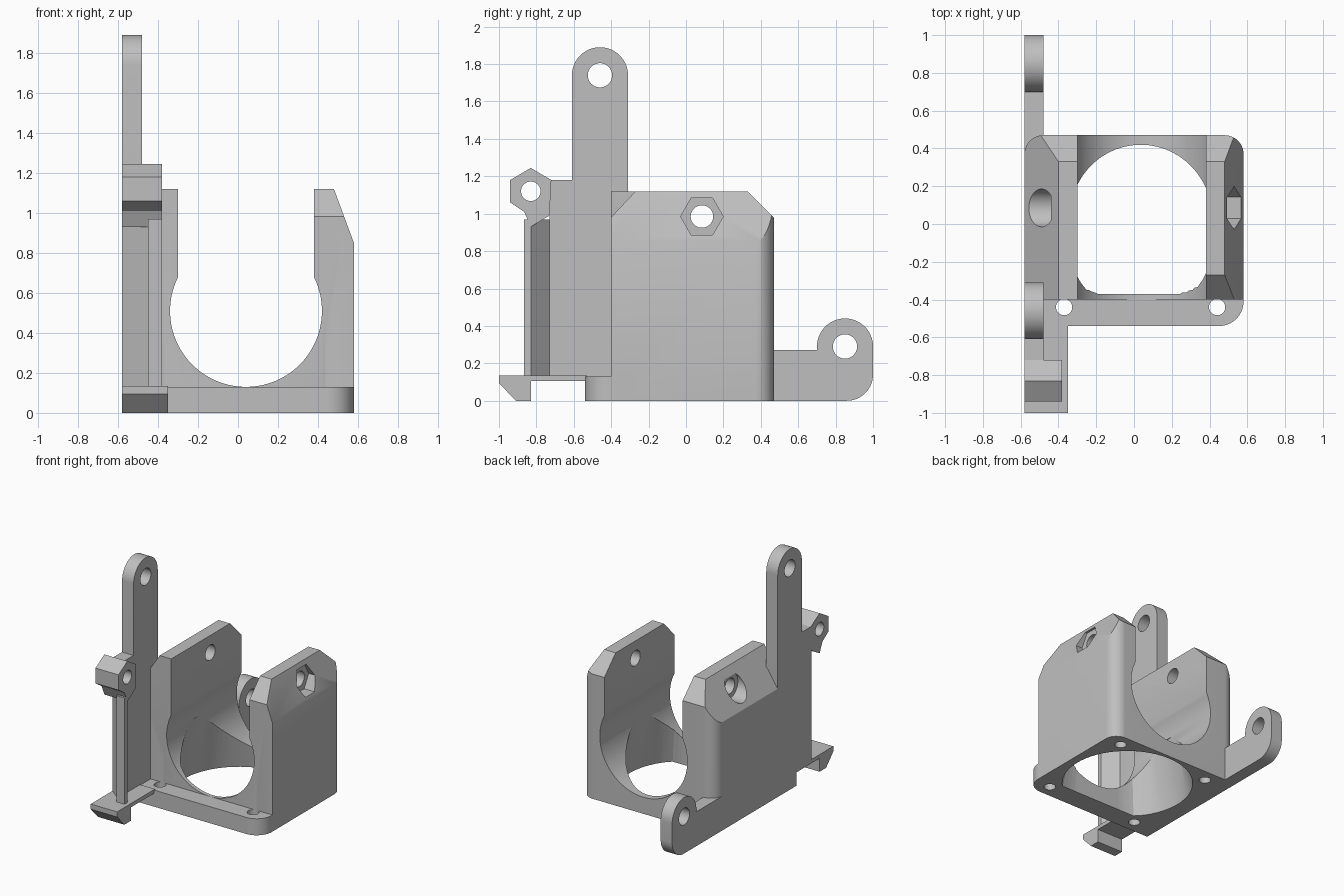
import bpy, bmesh
from math import cos, sin, pi, radians

cube = bpy.data.objects.get("Cube")
if cube:
    bpy.data.objects.remove(cube, do_unlink=True)

grey = bpy.data.materials.new("light grey plastic")
grey.use_nodes = True
COLOUR = (0.52, 0.52, 0.52, 1)
grey.diffuse_color = COLOUR
grey.node_tree.nodes["Principled BSDF"].inputs["Base Color"].default_value = COLOUR


def loft(name, ring_a, ring_b):
    """Closed solid between two matching rings of 3D points."""
    bm = bmesh.new()
    a = [bm.verts.new(p) for p in ring_a]
    b = [bm.verts.new(p) for p in ring_b]
    n = len(a)
    bm.faces.new(a)
    bm.faces.new(b)
    for i in range(n):
        j = (i + 1) % n
        bm.faces.new((a[i], a[j], b[j], b[i]))
    bmesh.ops.recalc_face_normals(bm, faces=bm.faces)
    mesh = bpy.data.meshes.new(name)
    bm.to_mesh(mesh)
    bm.free()
    mesh.materials.append(grey)
    obj = bpy.data.objects.new(name, mesh)
    bpy.context.collection.objects.link(obj)
    return obj


def prism(name, points, axis, start, end):
    """Extrude a 2D outline along x, y or z."""
    place = {"x": lambda u, v, w: (w, u, v),
             "y": lambda u, v, w: (u, w, v),
             "z": lambda u, v, w: (u, v, w)}[axis]
    return loft(name, [place(u, v, start) for u, v in points],
                [place(u, v, end) for u, v in points])


def arc(u, v, r, start=0, end=360, steps=16):
    return [(u + r * cos(radians(start + (end - start) * i / steps)),
             v + r * sin(radians(start + (end - start) * i / steps)))
            for i in range(steps + 1)]


def circle(u, v, r, n=48, turn=0):
    return [(u + r * cos(2 * pi * i / n + turn), v + r * sin(2 * pi * i / n + turn))
            for i in range(n)]


def box(u0, u1, v0, v1):
    return [(u0, v0), (u1, v0), (u1, v1), (u0, v1)]


def combine(obj, operation, *others):
    """Bake boolean operations and remove the helper solids."""
    for other in others:
        mod = obj.modifiers.new("cut", "BOOLEAN")
        mod.operation, mod.solver, mod.object = operation, "EXACT", other
        other.hide_render = True
    graph = bpy.context.evaluated_depsgraph_get()
    mesh = bpy.data.meshes.new_from_object(obj.evaluated_get(graph))
    obj.modifiers.clear()
    obj.data = mesh
    for other in others:
        bpy.data.objects.remove(other, do_unlink=True)


LEFT, RIGHT = 0.58, -0.58      # outer side planes
CX, CY = 0.035, -0.035         # duct centre
BOLT_Y, BOLT_Z = 0.085, 0.985

# Main housing: sloped shoulders, rounded rear corners, bevelled wall tops
body = prism("housing", [(RIGHT, 0), (LEFT, 0), (LEFT, 0.85), (0.48, 1.12),
                         (-0.40, 1.12), (RIGHT, 0.85)], "y", -0.40, 0.47)
plan = ([(RIGHT, -0.6), (LEFT, -0.6)] + arc(0.48, 0.37, 0.1, 0, 90)
        + arc(-0.48, 0.37, 0.1, 90, 180))
combine(body, "INTERSECT", prism("plan", plan, "z", -0.1, 1.3))

# Foot plate joined to the housing
foot = [(RIGHT, -0.54)] + arc(0.45, -0.41, 0.13, -90, 0) + [(LEFT, -0.3), (RIGHT, -0.3)]
combine(body, "UNION", prism("foot", foot, "z", 0, 0.13))

# Round saddle opening upward into a slot
half = 0.34
saddle = ([(0.04 + half, 1.3), (0.04 - half, 1.3)]
          + arc(0.04, 0.51, 0.38, 153.5, 386.5, 56))
# Tapered duct with a flat front side
duct = [[(x, max(y, -0.37), z) for x, y in circle(CX, CY, r, 64)]
        for z, r in ((-0.01, 0.482), (0.51, 0.38))]
cutters = [
    prism("saddle", saddle, "y", -0.8, 0.8),
    loft("duct", *duct),
    prism("rear_bevel", [(0.33, 1.12), (0.6, 0.85), (0.6, 1.3), (0.33, 1.3)], "x", -1, 1),
    prism("front_bevel", [(-0.27, 1.12), (-0.27, 1.3), (-0.6, 1.3), (-0.6, 0.77)], "x", 0.2, 1),
    prism("bolt_hole", circle(BOLT_Y, BOLT_Z, 0.06), "x", -1, 1),
    prism("bolt_head_recess", circle(BOLT_Y, BOLT_Z, 0.1), "x", -1, -0.44),
    prism("nut_recess", circle(BOLT_Y, BOLT_Z, 0.114, 6), "x", 0.475, 1),
]
for sx in (-1, 1):
    for sy in (-1, 1):
        cutters.append(prism("screw_hole", circle(CX + sx * 0.405, CY + sy * 0.405, 0.043, 32),
                             "z", -0.1, 0.34))
combine(body, "DIFFERENCE", *cutters)

# Tall mounting arm with its side panel
arm = ([(-0.73, 0.13), (-0.31, 0.13)] + arc(-0.46, 1.74, 0.15, 0, 180, 32)
       + [(-0.61, 1.18), (-0.73, 1.18)])
arm = prism("mounting_arm", arm, "x", RIGHT, -0.48)
combine(arm, "DIFFERENCE", prism("arm_hole", circle(-0.46, 1.74, 0.065), "x", -1, 0))

# Rear lug
lug = ([(0.38, 0)] + arc(0.86, 0.14, 0.14, -90, 0) + arc(0.85, 0.29, 0.15, 0, 188, 32)
       + [(0.70, 0.27), (0.38, 0.27)])
lug = prism("rear_lug", lug, "x", RIGHT, -0.48)
combine(lug, "DIFFERENCE", prism("lug_hole", circle(0.85, 0.29, 0.065), "x", -1, 0))

# Hexagonal boss at the front of the panel
boss = prism("hex_boss", [(-0.83, 1.245), (-0.94, 1.18), (-0.94, 1.06), (-0.865, 1.01),
                          (-0.83, 0.93), (-0.73, 0.99), (-0.72, 1.18)], "x", RIGHT, -0.38)
combine(boss, "DIFFERENCE", prism("boss_hole", circle(-0.83, 1.12, 0.052), "x", -1, 0))

# Slanted rib under the boss
rib = prism("slanted_rib", [(RIGHT, -0.73), (-0.45, -0.83), (-0.45, -0.865), (-0.38, -0.865),
                            (-0.38, -0.83), (-0.48, -0.73)], "z", 0.11, 0.97)

# Clip tongue with a hooked end
clip = prism("clip_hook", [(-0.53, 0.105), (-0.53, 0.135), (-1, 0.135), (-1, 0.095),
                           (-0.91, 0), (-0.83, 0), (-0.83, 0.105)], "x", RIGHT, -0.35)

bpy.ops.object.select_all(action="DESELECT")
for part in (body, arm, lug, boss, rib, clip):
    part.select_set(True)
bpy.context.view_layer.objects.active = body
bpy.ops.object.shade_smooth_by_angle(angle=radians(25))
